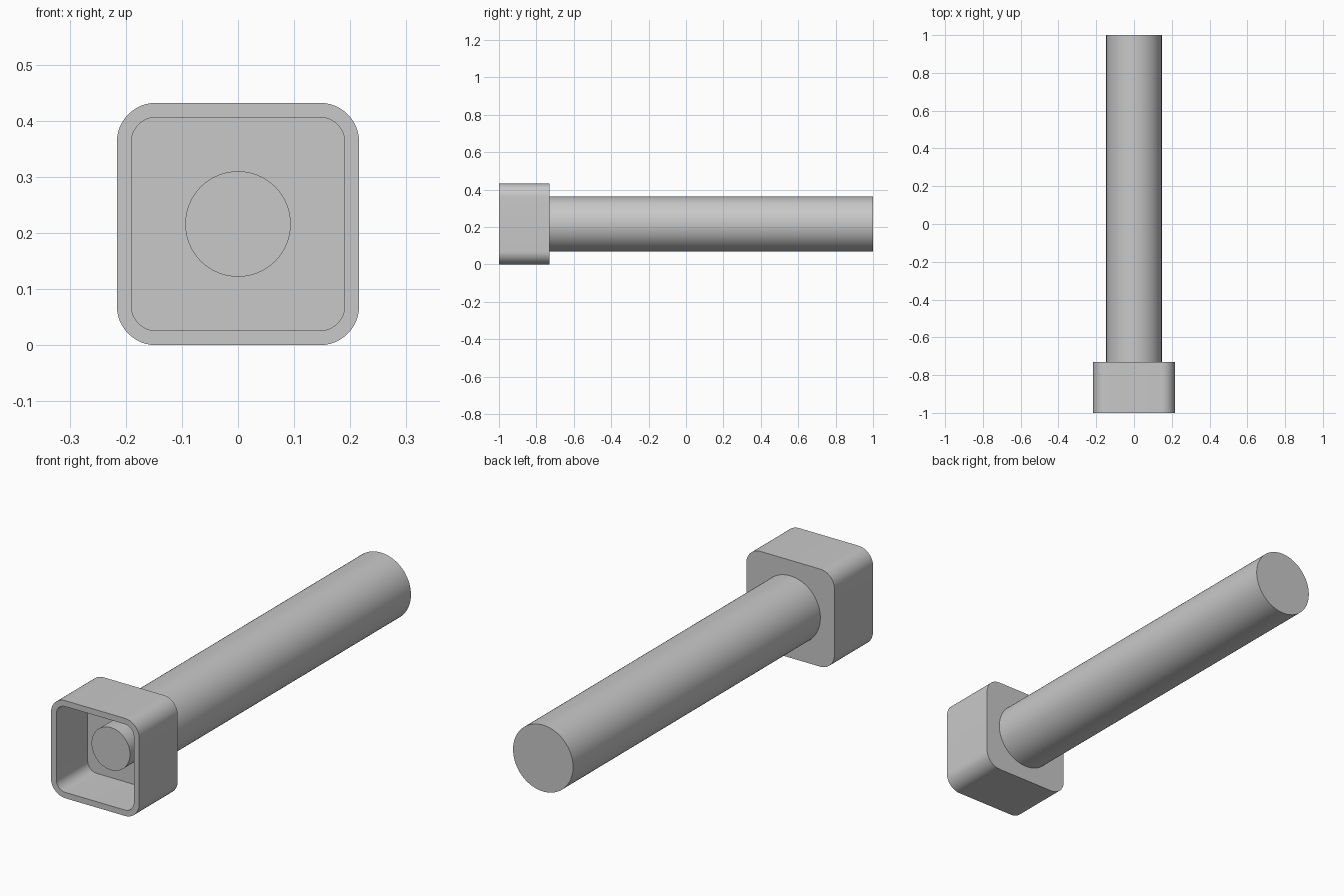
import bpy, bmesh, math

cube = bpy.data.objects.get("Cube")
if cube:
    bpy.data.objects.remove(cube, do_unlink=True)

CENTRE_Z = 0.216

# Single plain grey
grey = bpy.data.materials.new("plain_grey")
grey.use_nodes = True
colour = (0.58, 0.58, 0.58, 1)
grey.diffuse_color = colour
grey.node_tree.nodes["Principled BSDF"].inputs["Base Color"].default_value = colour


def rounded_square(half, radius, steps=12):
    """Outline of a square with rounded corners; half == radius gives a circle."""
    inset = half - radius
    points = []
    for corner in range(4):
        mid = math.pi / 4 + corner * math.pi / 2
        cx = math.copysign(inset, math.cos(mid))
        cz = math.copysign(inset, math.sin(mid))
        last = steps if inset == 0 else steps + 1
        for i in range(last):
            a = (corner + i / steps) * math.pi / 2
            points.append((cx + radius * math.cos(a), cz + radius * math.sin(a)))
    return points


def loft(name, sections):
    """Join (outline, y) sections into a closed skin with both ends capped."""
    bm = bmesh.new()
    rings = [[bm.verts.new((x, y, z + CENTRE_Z)) for x, z in outline]
             for outline, y in sections]
    count = len(rings[0])
    for a, b in zip(rings, rings[1:]):
        for i in range(count):
            j = (i + 1) % count
            bm.faces.new((a[i], a[j], b[j], b[i]))
    bm.faces.new(rings[0])
    bm.faces.new(rings[-1])
    bmesh.ops.recalc_face_normals(bm, faces=bm.faces)
    mesh = bpy.data.meshes.new(name)
    bm.to_mesh(mesh)
    bm.free()
    mesh.materials.append(grey)
    obj = bpy.data.objects.new(name, mesh)
    bpy.context.collection.objects.link(obj)
    bpy.ops.object.select_all(action='DESELECT')
    obj.select_set(True)
    bpy.context.view_layer.objects.active = obj
    bpy.ops.object.shade_smooth_by_angle(angle=math.radians(30))
    return obj


# Hollow square head, open at the front
outer = rounded_square(0.216, 0.07)
inner = rounded_square(0.19, 0.044)
BACK, FLOOR, FRONT = -0.73, -0.78, -1.0
loft("hollow_head", [(outer, BACK), (outer, FRONT), (inner, FRONT), (inner, FLOOR)])

# Long round shaft behind the head
shaft = rounded_square(0.147, 0.147, 24)
loft("shaft", [(shaft, BACK), (shaft, 1.0)])

# Short round peg inside the head
peg = rounded_square(0.094, 0.094, 24)
loft("inner_peg", [(peg, FLOOR), (peg, -0.89)])
